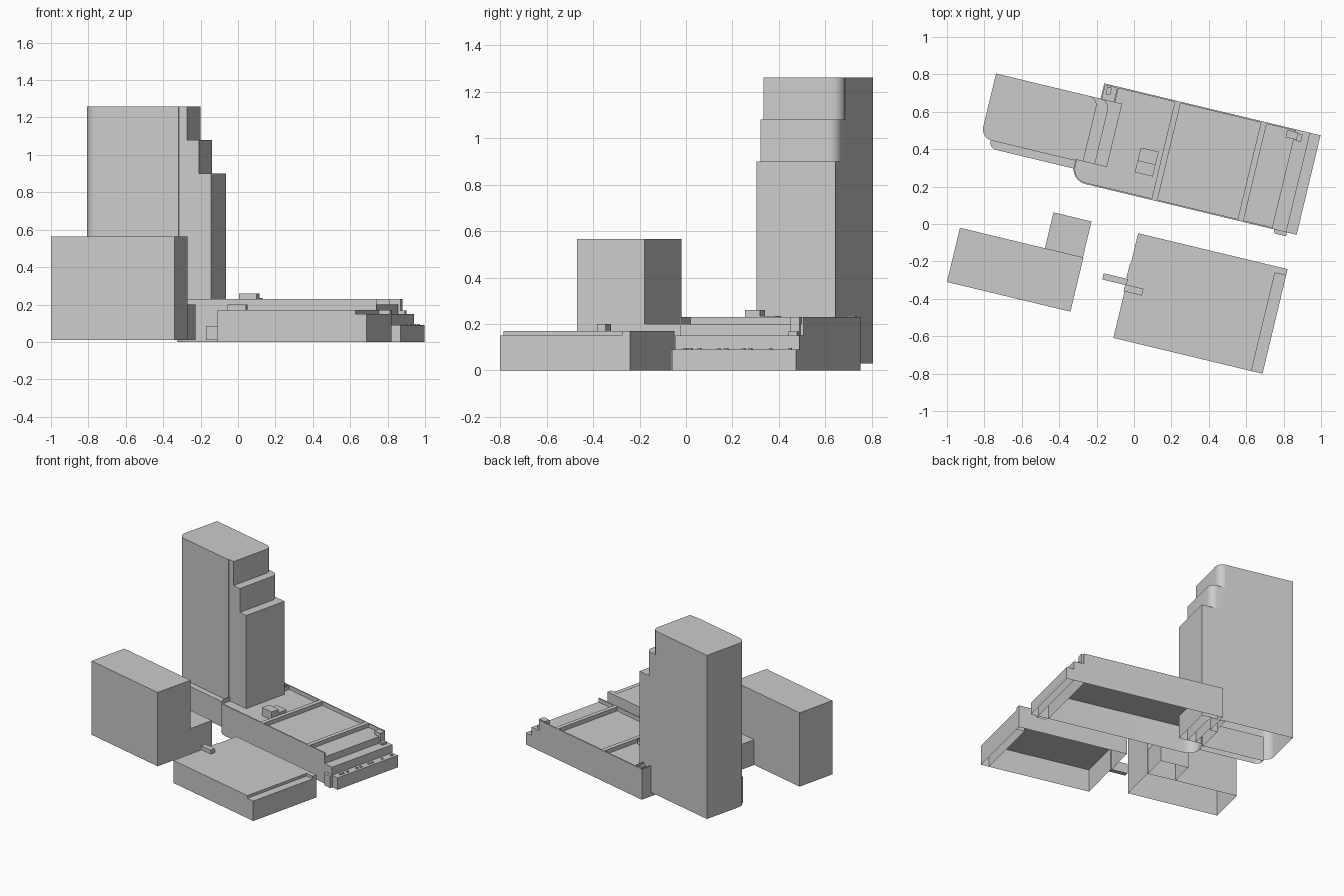
import bpy, bmesh, math
from mathutils import Vector

if "Cube" in bpy.data.objects:
    bpy.data.objects.remove(bpy.data.objects["Cube"])

ANGLE = math.radians(-13.5)   # whole site is turned on the map


def rounded(pts, steps=6):
    """Points are (u, v) or (u, v, radius); corners with a radius become arcs."""
    out, n = [], len(pts)
    for i, p in enumerate(pts):
        c = Vector(p[:2])
        if len(p) < 3:
            out.append(c)
            continue
        a = (Vector(pts[i - 1][:2]) - c).normalized()
        b = (Vector(pts[(i + 1) % n][:2]) - c).normalized()
        r = p[2]
        centre = c + (a + b) * r          # right-angled corners
        for k in range(steps + 1):
            t = math.pi / 2 * k / steps
            out.append(centre - b * r * math.cos(t) - a * r * math.sin(t))
    return out


def prism(name, pts, z0, z1, floor=False):
    """Extruded outline; open underneath unless floor is set."""
    ring = rounded(pts)
    bm = bmesh.new()
    lo = [bm.verts.new((p.x, p.y, z0)) for p in ring]
    hi = [bm.verts.new((p.x, p.y, z1)) for p in ring]
    n = len(ring)
    for i in range(n):
        j = (i + 1) % n
        bm.faces.new((lo[i], lo[j], hi[j], hi[i]))
    bm.faces.new(hi)
    if floor:
        bm.faces.new(lo[::-1])
    bmesh.ops.recalc_face_normals(bm, faces=bm.faces)
    if sum(f.normal.z for f in bm.faces if f.normal.z > 0.5 or f.normal.z < -0.5) < -0.5:
        bmesh.ops.reverse_faces(bm, faces=bm.faces)
    me = bpy.data.meshes.new(name)
    bm.to_mesh(me)
    bm.free()
    ob = bpy.data.objects.new(name, me)
    ob.rotation_euler.z = ANGLE
    bpy.context.collection.objects.link(ob)
    return ob


def box(name, u0, u1, v0, v1, z0, z1, floor=False):
    return prism(name, [(u0, v0), (u1, v0), (u1, v1), (u0, v1)], z0, z1, floor)


# Low front hall with a lowered east ledge
prism("front_hall", [(0.035, -0.618), (0.794, -0.618), (0.794, -0.078), (0.855, -0.078),
                     (0.855, -0.043), (0.033, -0.043), (0.033, -0.2), (0.028, -0.22),
                     (0.028, -0.29), (0.035, -0.29)], 0, 0.17)
box("front_hall_ledge", 0.794, 0.855, -0.618, -0.078, 0, 0.15)
box("hall_link", -0.096, 0.035, -0.328, -0.294, 0.01, 0.085, True)
box("hall_roof_box", 0.03, 0.13, -0.362, -0.325, 0.17, 0.20)

# West slab building and annex
box("west_building", -0.9, -0.221, -0.535, -0.237, 0.01, 0.565)
box("west_annex", -0.433, -0.224, -0.237, -0.04, 0.01, 0.20)

# Tower: main shaft and stepped east tiers
prism("tower_shaft", [(-0.905, 0.256, 0.06), (-0.388, 0.256), (-0.388, 0.61), (-0.905, 0.61)],
      0.03, 1.26)
for name, u, z, r in (("upper", -0.342, 1.26, 0.05), ("middle", -0.278, 1.08, 0.05),
                      ("lower", -0.212, 0.90, 0)):
    corner = (u, 0.61, r) if r else (u, 0.61)
    prism("tower_tier_" + name, [(-0.392, 0.262), (u, 0.262), corner, (-0.392, 0.61)], 0.03, z)
prism("tower_base", [(-0.85, 0.213, 0.04), (-0.38, 0.213), (-0.38, 0.27), (-0.85, 0.27)], 0.01, 0.20)

# Podium body
prism("podium", [(-0.385, 0.147, 0.08), (0.725, 0.147), (0.725, 0.694), (-0.33, 0.694),
                 (-0.33, 0.5), (-0.385, 0.5)], 0, 0.20)
T = 0.008
prism("south_parapet", [(-0.385, 0.30), (-0.385, 0.147, 0.08), (0.725, 0.147), (0.725, 0.147 + T),
                        (-0.385 + T, 0.147 + T, 0.08 - T), (-0.385 + T, 0.30)], 0.20, 0.23)
box("north_parapet", -0.33, 0.725, 0.694 - T, 0.694, 0.20, 0.23)
box("west_parapet", -0.33, -0.33 + T, 0.6, 0.694, 0.20, 0.23)
box("podium_corner_strip", -0.258, -0.25, 0.61, 0.69, 0.20, 0.23)
for i, u in enumerate((0.06, 0.533)):
    box(f"roof_divider_{i}", u, u + 0.032, 0.15, 0.69, 0.20, 0.23)

# East terraces
box("middle_terrace", 0.725, 0.802, 0.147, 0.694, 0, 0.15)
box("lower_terrace", 0.802, 0.859, 0.147, 0.694, 0, 0.09)
prism("terrace_corner", [(0.735, 0.126, 0.015), (0.805, 0.126), (0.805, 0.15), (0.735, 0.15)],
      0, 0.09)
for i, v in enumerate((0.195, 0.22, 0.26, 0.345, 0.38, 0.455, 0.485, 0.575, 0.66)):
    box(f"terrace_post_{i}", 0.826, 0.84, v - 0.007, v + 0.007, 0.09, 0.097)

# Rooftop units
box("roof_unit_high", -0.06, 0.038, 0.27, 0.336, 0.20, 0.26)
box("roof_unit_low", -0.06, 0.038, 0.336, 0.406, 0.20, 0.235)
box("northwest_post", -0.31, -0.285, 0.64, 0.68, 0.20, 0.235)
box("northeast_post", 0.68, 0.74, 0.64, 0.68, 0.15, 0.23)
box("terrace_box", 0.735, 0.765, 0.635, 0.675, 0.15, 0.168)

# Smooth only the rounded corners
for ob in bpy.data.objects:
    ob.select_set(True)
bpy.context.view_layer.objects.active = bpy.data.objects["podium"]
bpy.ops.object.shade_smooth_by_angle(angle=math.radians(30))
